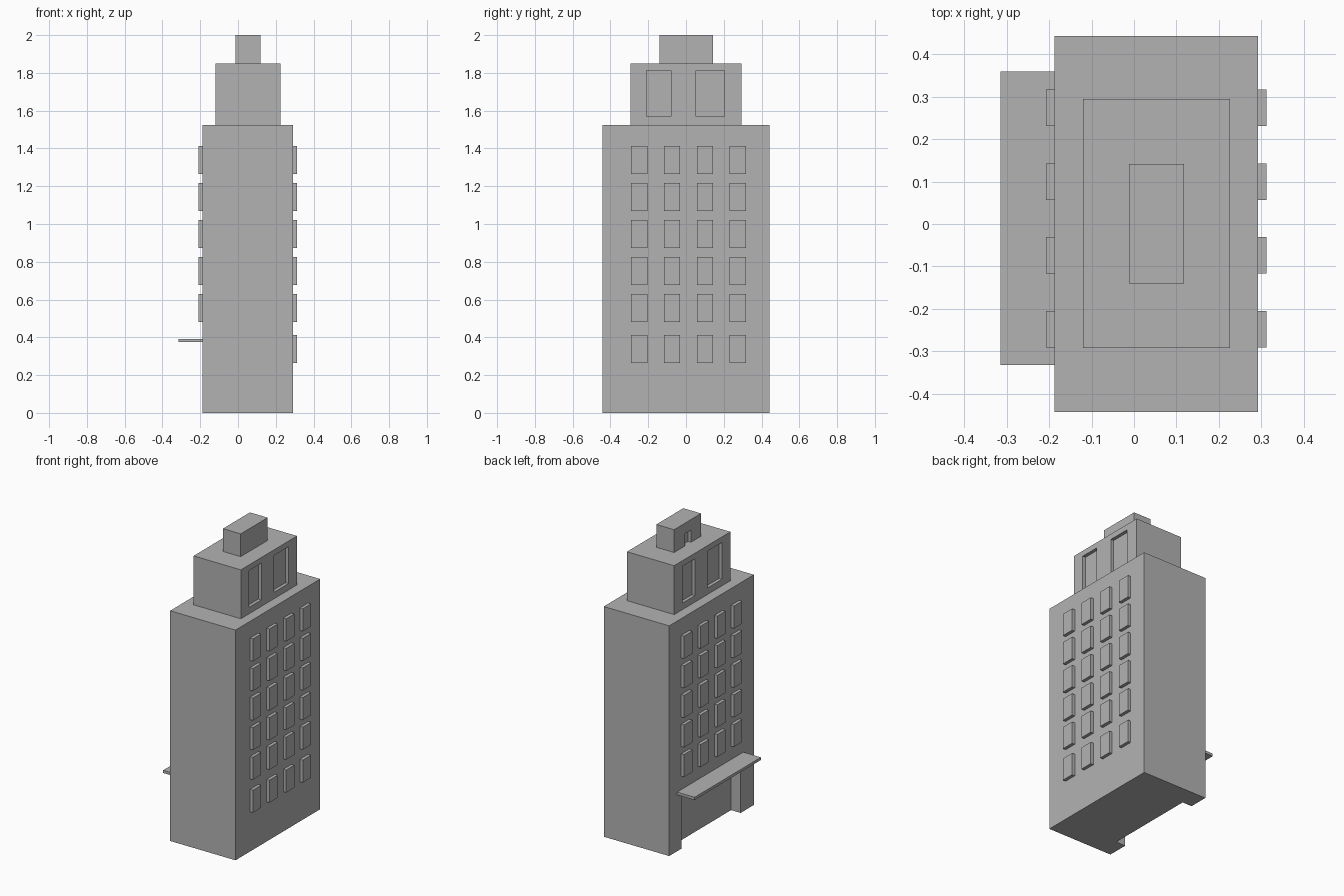
import bpy

cube = bpy.data.objects.get("Cube")
if cube:
    bpy.data.objects.remove(cube, do_unlink=True)

# One plain grey for the whole building
GREY = (0.45, 0.45, 0.45, 1)
grey = bpy.data.materials.new("plain_grey")
grey.use_nodes = True
grey.diffuse_color = GREY
grey.node_tree.nodes["Principled BSDF"].inputs["Base Color"].default_value = GREY


def box(name, xs, ys, zs):
    """Box spanning the given (low, high) ranges."""
    spans = (xs, ys, zs)
    bpy.ops.mesh.primitive_cube_add(size=1, location=[(a + b) / 2 for a, b in spans])
    ob = bpy.context.object
    ob.name = name
    ob.scale = [b - a for a, b in spans]
    bpy.ops.object.transform_apply(location=False, rotation=False, scale=True)
    ob.data.materials.append(grey)
    return ob


def carve(target, xs, ys, zs):
    """Cut a box-shaped recess and discard the cutter."""
    cutter = box("recess_cutter", xs, ys, zs)
    cutter.hide_render = True
    mod = target.modifiers.new("recess", "BOOLEAN")
    mod.operation = "DIFFERENCE"
    mod.solver = "EXACT"
    mod.object = cutter
    bpy.context.view_layer.objects.active = target
    bpy.ops.object.modifier_apply(modifier=mod.name)
    bpy.data.objects.remove(cutter, do_unlink=True)


# Main tower with a wide entrance recess
LEFT, RIGHT = 0.292, -0.187
tower = box("tower", (RIGHT, LEFT), (-0.443, 0.443), (0, 1.525))
carve(tower, (RIGHT - 0.1, RIGHT + 0.07), (-0.305, 0.315), (-0.1, 0.374))

# Canopy over the entrance
box("entrance_canopy", (-0.315, RIGHT + 0.01), (-0.333, 0.36), (0.374, 0.392))

# Penthouse with two recessed windows on each long side
penthouse = box("penthouse", (-0.12, 0.226), (-0.293, 0.295), (1.525, 1.849))
for y0, y1 in ((-0.21, -0.079), (0.053, 0.205)):
    carve(penthouse, (0.204, 0.3), (y0, y1), (1.568, 1.812))
    carve(penthouse, (-0.2, -0.098), (-y1, -y0), (1.568, 1.812))

# Roof access hut with a recessed door
hut = box("roof_hut", (-0.012, 0.118), (-0.14, 0.142), (1.849, 2.0))
carve(hut, (-0.1, 0.01), (-0.035, 0.026), (1.8, 1.93))

# Raised windows: six rows on the left, five on the right above the canopy
rows = [0.263] + [0.481 + 0.196 * i for i in range(5)]
for r, z in enumerate(rows):
    for c in range(4):
        y = -0.291 + 0.174 * c
        ys, zs = (y, y + 0.086), (z, z + 0.149)
        box(f"left_window_{r}_{c}", (LEFT - 0.01, LEFT + 0.021), ys, zs)
        if r > 0:
            box(f"right_window_{r}_{c}", (RIGHT - 0.021, RIGHT + 0.01), ys, zs)
